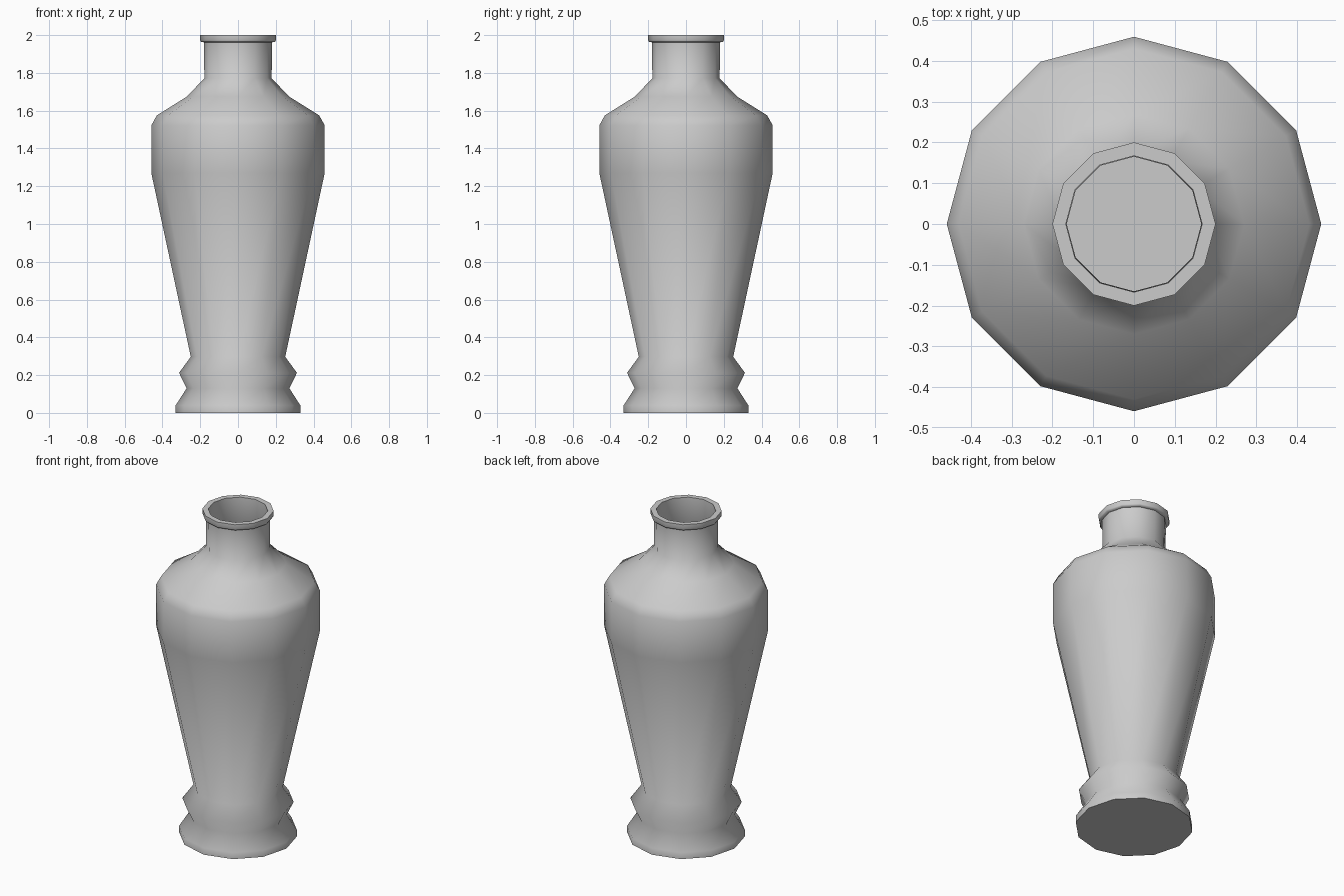
import bpy, bmesh, math

if "Cube" in bpy.data.objects:
    bpy.data.objects.remove(bpy.data.objects["Cube"])

SIDES = 12
WALL = 0.013

# Outer silhouette (radius, height) from foot to lip
outer = [(0.33, 0.0), (0.33, 0.04), (0.272, 0.13), (0.312, 0.212), (0.25, 0.297),
         (0.459, 1.27), (0.459, 1.522), (0.43, 1.575), (0.27, 1.675), (0.178, 1.772),
         (0.181, 1.962), (0.196, 1.964), (0.2, 1.972), (0.2, 2.0)]

# Hollow inside: lip opening, then parallel to the body down to a flat floor
inner = [(0.167, 2.0), (0.165, 1.772)]
inner += [(r - WALL, z - WALL * 0.6) for r, z in reversed(outer[2:9])]
inner += [(0.31, 0.05), (0.31, 0.02)]


def lathe(name, profile):
    bm = bmesh.new()
    rings = []
    for r, z in profile:
        rings.append([bm.verts.new((r * math.cos(2 * math.pi * i / SIDES),
                                    r * math.sin(2 * math.pi * i / SIDES), z))
                      for i in range(SIDES)])
    for a, b in zip(rings, rings[1:]):
        for i in range(SIDES):
            j = (i + 1) % SIDES
            bm.faces.new((a[i], a[j], b[j], b[i]))
    # Underside of the foot and floor of the hollow
    bm.faces.new(list(reversed(rings[0])))
    bm.faces.new(rings[-1])
    bmesh.ops.recalc_face_normals(bm, faces=bm.faces)
    mesh = bpy.data.meshes.new(name)
    bm.to_mesh(mesh)
    bm.free()
    obj = bpy.data.objects.new(name, mesh)
    bpy.context.collection.objects.link(obj)
    return obj


# Vase
vase = lathe("vase", outer + inner)
bpy.context.view_layer.objects.active = vase
vase.select_set(True)
bpy.ops.object.shade_smooth_by_angle(angle=math.radians(78))
